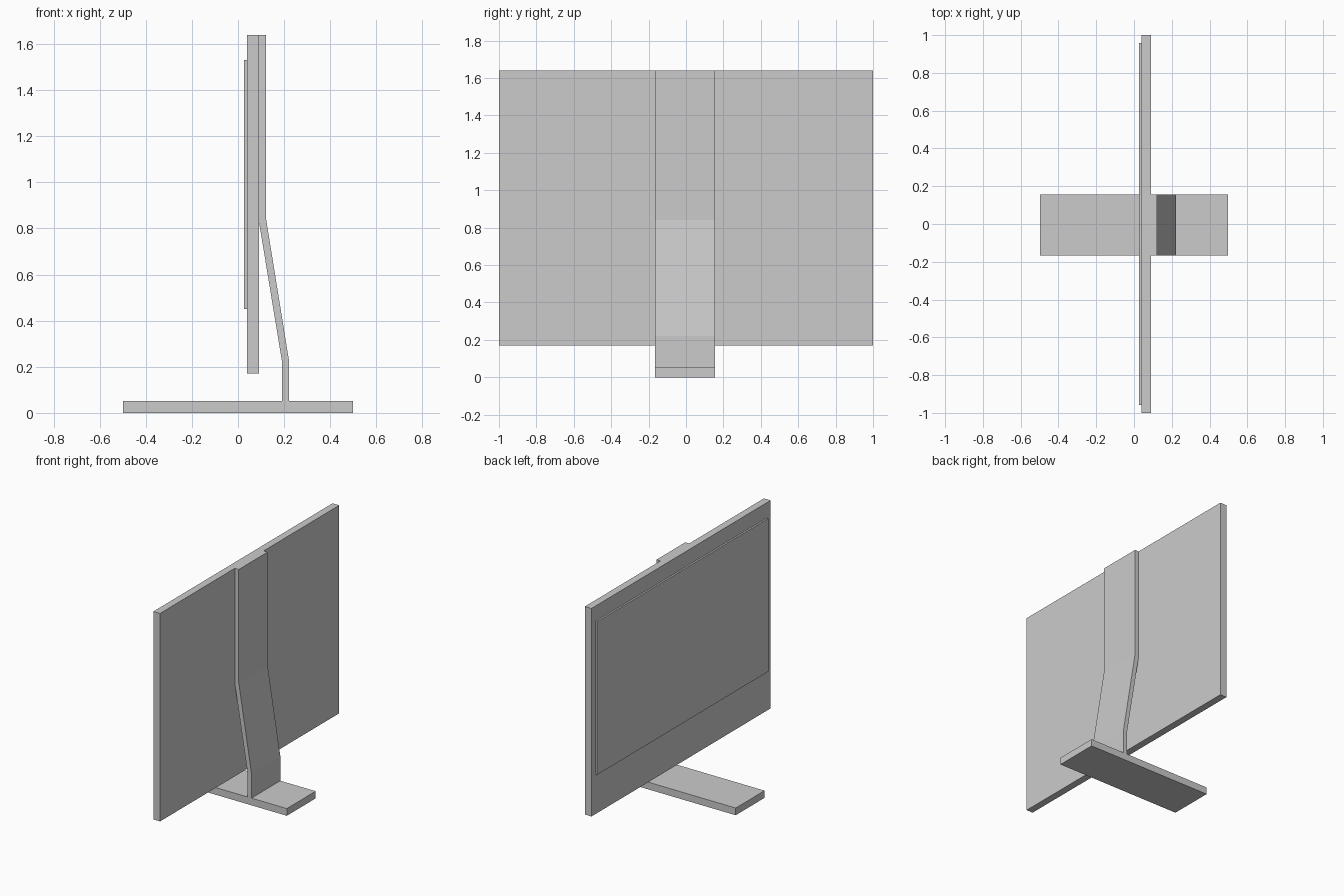
import bpy
import bmesh

cube = bpy.data.objects.get("Cube")
if cube:
    bpy.data.objects.remove(cube, do_unlink=True)

grey = bpy.data.materials.new("plain grey")
grey.use_nodes = True
colour = (0.6, 0.6, 0.6, 1)
grey.diffuse_color = colour
grey.node_tree.nodes["Principled BSDF"].inputs["Base Color"].default_value = colour


def extrude_profile(name, profile, y0, y1):
    """Closed x-z outline extruded along y."""
    bm = bmesh.new()
    face = bm.faces.new([bm.verts.new((x, y0, z)) for x, z in profile])
    grown = bmesh.ops.extrude_face_region(bm, geom=[face])["geom"]
    verts = [v for v in grown if isinstance(v, bmesh.types.BMVert)]
    bmesh.ops.translate(bm, verts=verts, vec=(0, y1 - y0, 0))
    bmesh.ops.recalc_face_normals(bm, faces=bm.faces)
    mesh = bpy.data.meshes.new(name)
    bm.to_mesh(mesh)
    bm.free()
    mesh.materials.append(grey)
    obj = bpy.data.objects.new(name, mesh)
    bpy.context.scene.collection.objects.link(obj)
    return obj


def slab(name, x0, x1, y0, y1, z0, z1):
    return extrude_profile(name, [(x0, z0), (x1, z0), (x1, z1), (x0, z1)], y0, y1)


STAND_Y = (-0.166, 0.156)

# Flat foot and display housing with a raised screen on its -x side
slab("foot", -0.498, 0.498, *STAND_Y, 0, 0.051)
slab("housing", 0.039, 0.091, -1, 1, 0.17, 1.64)
slab("screen", 0.027, 0.039, -0.957, 0.957, 0.45, 1.532)

# Bent support: upright at the foot, leaning in, then flat on the housing back
inner = [(0.191, 0.051), (0.191, 0.222), (0.091, 0.83), (0.091, 1.64)]
outer = [(0.122, 1.64), (0.122, 0.84), (0.222, 0.222), (0.222, 0.051)]
extrude_profile("support", inner + outer, *STAND_Y)
